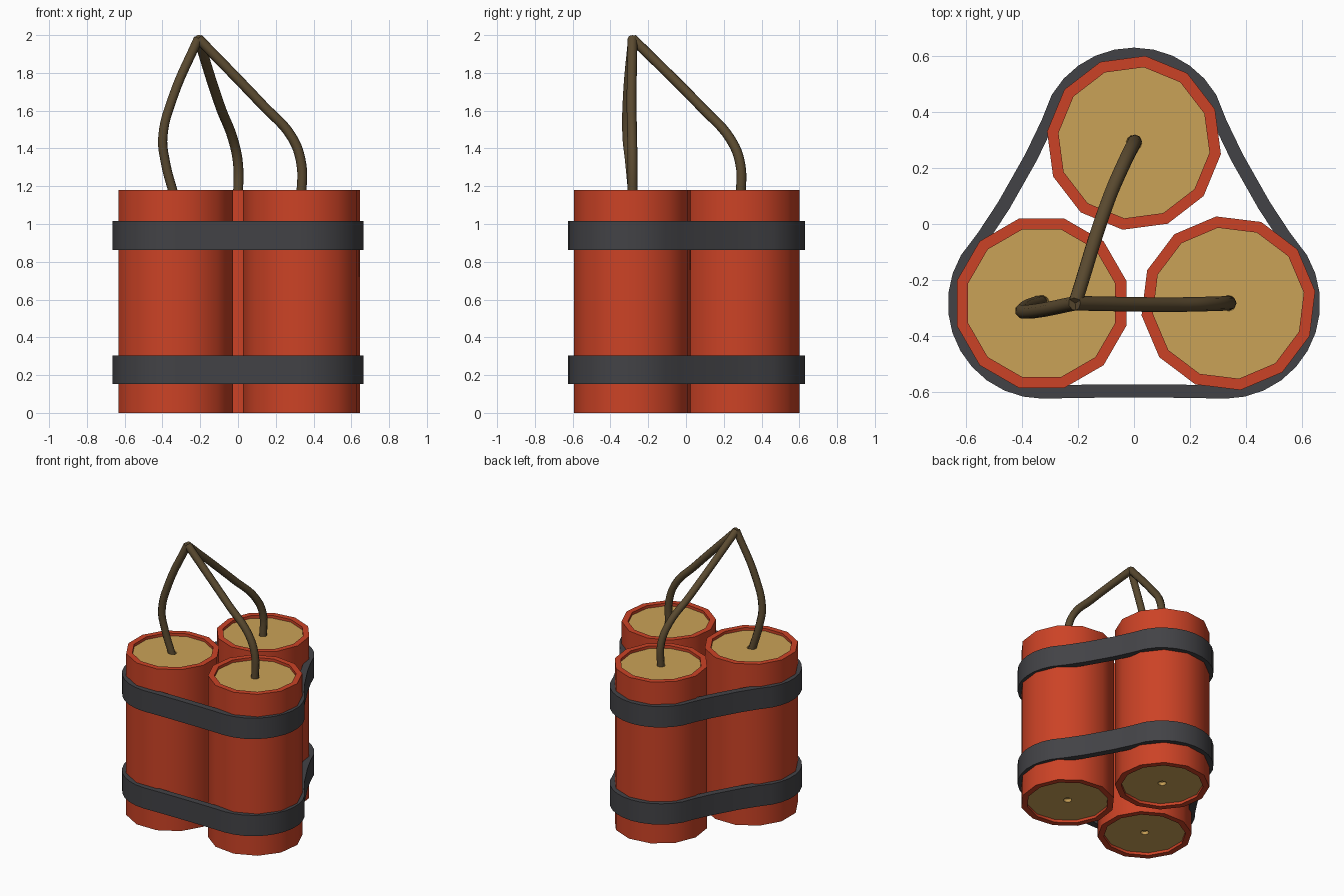
import bpy, bmesh, math
from mathutils import Vector

if "Cube" in bpy.data.objects:
    bpy.data.objects.remove(bpy.data.objects["Cube"])


def material(name, rgb):
    m = bpy.data.materials.new(name)
    m.diffuse_color = (*rgb, 1)
    m.use_nodes = True
    m.node_tree.nodes["Principled BSDF"].inputs["Base Color"].default_value = m.diffuse_color
    return m


RED = material("red casing", (0.60, 0.055, 0.019))
TAN = material("tan end cap", (0.59, 0.36, 0.095))
GREY = material("dark grey strap", (0.055, 0.055, 0.061))
BROWN = material("brown fuse", (0.105, 0.07, 0.03))


def mesh_object(name, bm, mats, angle=40):
    bmesh.ops.recalc_face_normals(bm, faces=bm.faces[:])
    me = bpy.data.meshes.new(name)
    bm.to_mesh(me)
    bm.free()
    for m in mats:
        me.materials.append(m)
    ob = bpy.data.objects.new(name, me)
    bpy.context.collection.objects.link(ob)
    bpy.ops.object.select_all(action='DESELECT')
    ob.select_set(True)
    bpy.context.view_layer.objects.active = ob
    bpy.ops.object.shade_smooth_by_angle(angle=math.radians(angle))
    return ob


# Sticks: twelve-sided tubes with sunken end caps and a small fuse hole
H = 1.18
HALF = [(0.022, 0.04), (0.028, 0.02), (0.272, 0.02), (0.272, 0.0), (0.313, 0.0)]
PROFILE = HALF + [(r, H - z) for r, z in reversed(HALF)]


def stick(name, x, y, turn):
    bm = bmesh.new()
    rings = []
    for r, z in PROFILE:
        ring = []
        for k in range(12):
            a = math.radians(turn + 30 * k)
            ring.append(bm.verts.new((x + r * math.cos(a), y + r * math.sin(a), z)))
        rings.append(ring)
    for i, (lo, hi) in enumerate(zip(rings, rings[1:])):
        for k in range(12):
            n = (k + 1) % 12
            f = bm.faces.new((lo[k], lo[n], hi[n], hi[k]))
            f.material_index = 1 if i in (0, 1, 7, 8) else 0
    for ring in (rings[0], rings[-1]):
        bm.faces.new(ring).material_index = 1
    mesh_object(name, bm, [RED, TAN])


stick("left_stick", -0.33, -0.283, 15)
stick("right_stick", 0.337, -0.283, 8)
stick("back_stick", 0.0, 0.29, 22.6)

# Straps: band wrapped round the three sticks, slightly slack between them
CORNERS = [(0.325, -0.284, -90, 30.4), (0, 0.29, 30.4, 149.6), (-0.325, -0.284, 149.6, 270)]
SLACK = [0.022, 0.022, 0.004]


def outline(r):
    pts = []
    for i, (x, y, a0, a1) in enumerate(CORNERS):
        for k in range(11):
            a = math.radians(a0 + (a1 - a0) * k / 10)
            pts.append(Vector((x + r * math.cos(a), y + r * math.sin(a), 0)))
        nx, ny = CORNERS[(i + 1) % 3][:2]
        normal = Vector((math.cos(a), math.sin(a), 0))
        start, end = pts[-1], Vector((nx, ny, 0)) + normal * r
        for t, s in ((0.15, 0.6), (0.35, 1), (0.65, 1), (0.85, 0.6)):
            pts.append(start.lerp(end, t) - normal * SLACK[i] * s)
    return pts


def strap(name, z0, z1):
    bm = bmesh.new()
    loops = [[bm.verts.new((p.x, p.y, z)) for p in outline(r)]
             for r, z in ((0.34, z0), (0.34, z1), (0.293, z1), (0.293, z0))]
    for j in range(4):
        a, b = loops[j], loops[(j + 1) % 4]
        for k in range(len(a)):
            n = (k + 1) % len(a)
            bm.faces.new((a[k], a[n], b[n], b[k]))
    mesh_object(name, bm, [GREY])


strap("lower_strap", 0.153, 0.305)
strap("upper_strap", 0.863, 1.016)


# Fuses: bent cords meeting at one point
def fuse(name, pts):
    cu = bpy.data.curves.new(name, 'CURVE')
    cu.dimensions = '3D'
    cu.bevel_depth = 0.026
    cu.bevel_resolution = 2
    cu.resolution_u = 6
    cu.use_fill_caps = True
    sp = cu.splines.new('BEZIER')
    sp.bezier_points.add(len(pts) - 1)
    for bp, p in zip(sp.bezier_points, pts):
        bp.co = p
        bp.handle_left_type = bp.handle_right_type = 'AUTO'
    cu.materials.append(BROWN)
    ob = bpy.data.objects.new(name, cu)
    bpy.context.collection.objects.link(ob)


TIP = (-0.21, -0.283, 1.982)
fuse("left_fuse", [(-0.335, -0.28, 1.14), (-0.385, -0.298, 1.33), (-0.398, -0.312, 1.46),
                   (-0.345, -0.31, 1.67), TIP])
fuse("right_fuse", [(0.335, -0.283, 1.14), (0.335, -0.283, 1.32), (0.285, -0.285, 1.46),
                    (0.13, -0.288, 1.63), TIP])
fuse("back_fuse", [(0.0, 0.29, 1.14), (0.0, 0.287, 1.32), (-0.027, 0.235, 1.45),
                   (-0.09, 0.09, 1.61), TIP])
